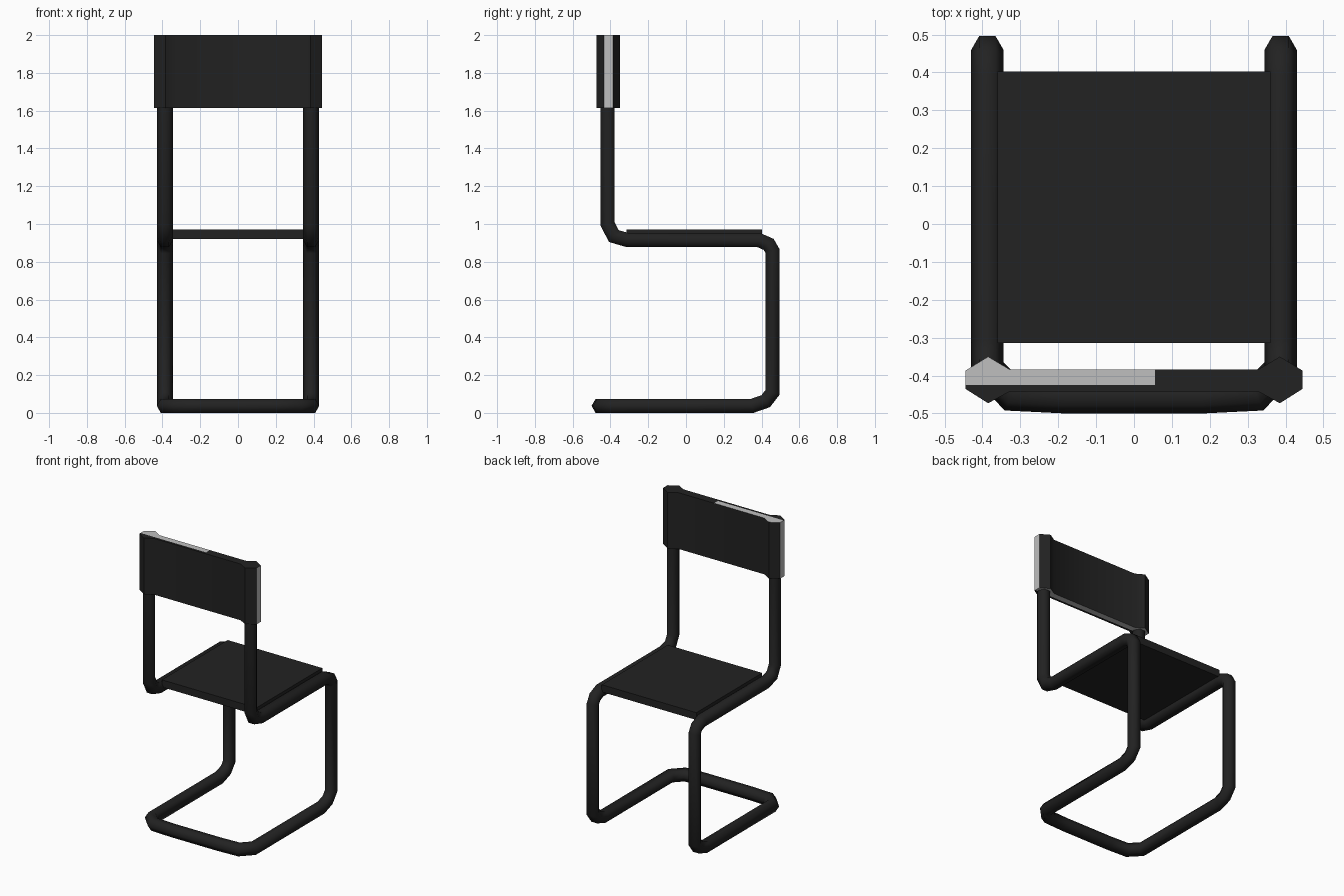
import bpy, bmesh, math
from mathutils import Vector

if "Cube" in bpy.data.objects:
    bpy.data.objects.remove(bpy.data.objects["Cube"])


def material(name, value):
    m = bpy.data.materials.new(name)
    m.diffuse_color = (value, value, value, 1)
    m.use_nodes = True
    m.node_tree.nodes["Principled BSDF"].inputs["Base Color"].default_value = m.diffuse_color
    return m


black = material("black", 0.016)
grey = material("light grey", 0.52)


def finish(name, bm, mats, angle):
    bmesh.ops.recalc_face_normals(bm, faces=bm.faces)
    mesh = bpy.data.meshes.new(name)
    bm.to_mesh(mesh)
    bm.free()
    for m in mats:
        mesh.materials.append(m)
    ob = bpy.data.objects.new(name, mesh)
    bpy.context.collection.objects.link(ob)
    bpy.ops.object.select_all(action='DESELECT')
    ob.select_set(True)
    bpy.context.view_layer.objects.active = ob
    bpy.ops.object.shade_smooth_by_angle(angle=math.radians(angle))
    return ob


# Bent tube frame: six-sided section swept along one continuous mitred path
R = 0.043
X = 0.387
side = [(-0.415, 1.75), (-0.415, 1.0), (-0.382, 0.936), (-0.31, 0.915),
        (0.385, 0.915), (0.438, 0.892), (0.459, 0.855),
        (0.459, 0.11), (0.422, 0.062), (0.35, 0.037)]
half = [Vector((X, y, z)) for y, z in side]
half += [Vector((X, -0.382, 0.037)), Vector((0.322, -0.45, 0.037)),
         Vector((0.18, -0.457, 0.037))]
path = half + [Vector((-p.x, p.y, p.z)) for p in reversed(half)]
dirs = [(b - a).normalized() for a, b in zip(path, path[1:])]

bm = bmesh.new()
ring = [path[0] + Vector((R * math.cos(a), R * math.sin(a), 0))
        for a in (i * math.pi / 3 for i in range(6))]
rings = [[bm.verts.new(p) for p in ring]]
for i, t in enumerate(dirs):
    # slide the section along the segment onto the next mitre plane
    n = t + dirs[i + 1] if i + 1 < len(dirs) else t
    ring = [p + t * ((path[i + 1] - p).dot(n) / t.dot(n)) for p in ring]
    rings.append([bm.verts.new(p) for p in ring])
    for k in range(6):
        j = (k + 1) % 6
        bm.faces.new((rings[-2][k], rings[-2][j], rings[-1][j], rings[-1][k]))
bm.faces.new(rings[0])
bm.faces.new(rings[-1])
finish("tube_frame", bm, [black], 62)

# Seat panel between the side tubes
bm = bmesh.new()
bmesh.ops.create_cube(bm, size=1)
for v in bm.verts:
    v.co = Vector((v.co.x * 0.72, v.co.y * 0.716 + 0.044, v.co.z * 0.05 + 0.945))
finish("seat", bm, [black], 30)

# Backrest: flat panel with a six-sided sleeve at each end
right = [(0.328, -0.442), (0.385, -0.473), (0.445, -0.435),
         (0.445, -0.387), (0.385, -0.35), (0.328, -0.384)]
outline = right + [(-x, y) for x, y in reversed(right)]
bm = bmesh.new()
base = bm.faces.new([bm.verts.new((x, y, 1.613)) for x, y in outline])
ext = bmesh.ops.extrude_face_region(bm, geom=[base], use_keep_orig=True)
bmesh.ops.translate(bm, vec=(0, 0, 0.387),
                    verts=[g for g in ext["geom"] if isinstance(g, bmesh.types.BMVert)])
for co, no in (((0, -0.425, 0), (0, 1, 0)), ((0.055, 0, 0), (1, 0, 0))):
    bmesh.ops.bisect_plane(bm, geom=bm.verts[:] + bm.edges[:] + bm.faces[:],
                           plane_co=co, plane_no=no)
bmesh.ops.recalc_face_normals(bm, faces=bm.faces)
# Grey on the end edges, the underside strip and part of the top edge
for f in bm.faces:
    c = f.calc_center_median()
    end = abs(f.normal.x) > 0.95
    under = f.normal.z < -0.9 and c.y > -0.425
    top = f.normal.z > 0.9 and c.y > -0.425 and c.x < 0.055
    f.material_index = 1 if end or under or top else 0
finish("backrest", bm, [black, grey], 40)
